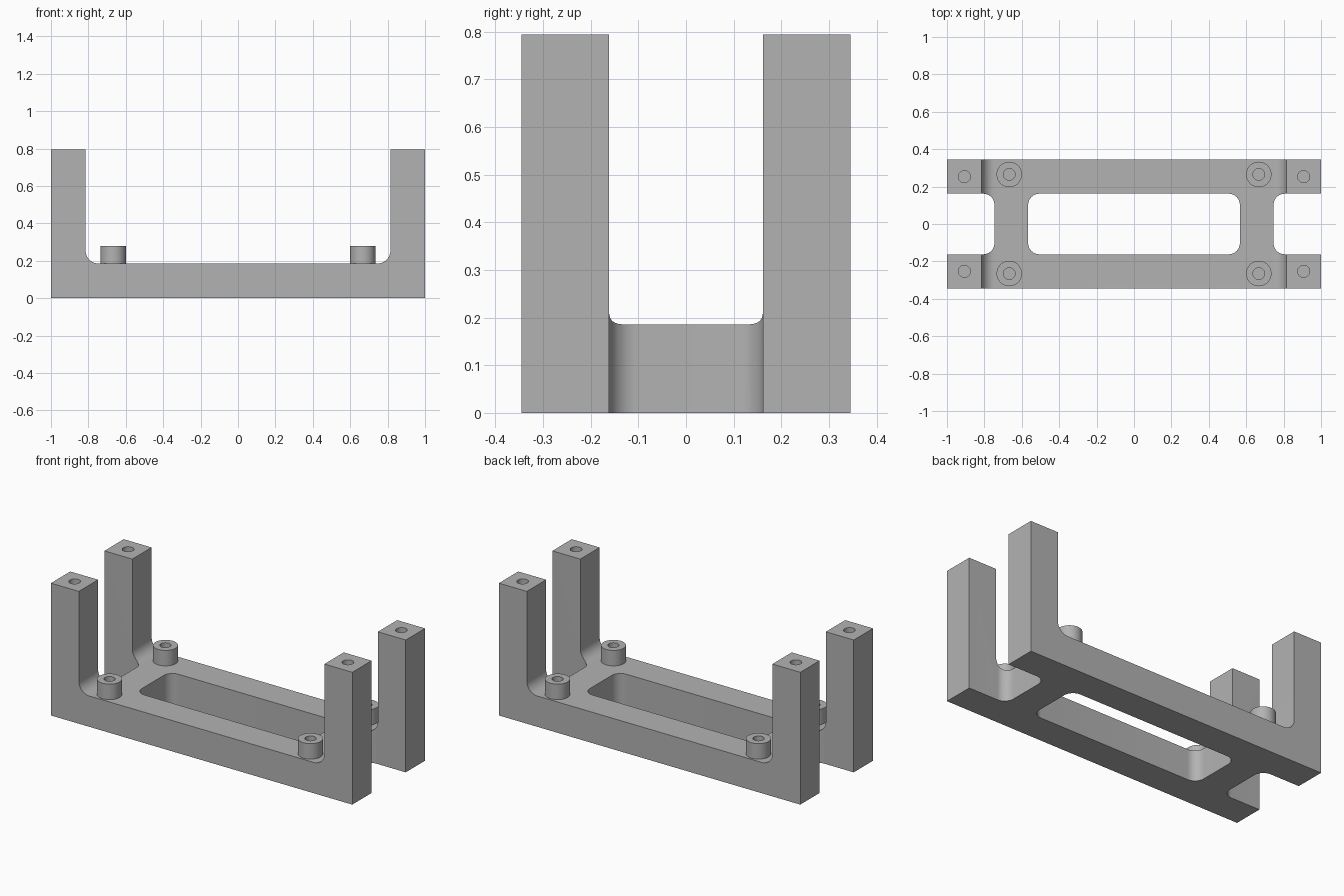
import bpy, bmesh
from math import sin, cos, pi
from mathutils import Vector

if "Cube" in bpy.data.objects:
    bpy.data.objects.remove(bpy.data.objects["Cube"], do_unlink=True)

grey = bpy.data.materials.new("plain grey")
grey.use_nodes = True
colour = (0.45, 0.45, 0.45, 1)
grey.diffuse_color = colour
grey.node_tree.nodes["Principled BSDF"].inputs["Base Color"].default_value = colour

LENGTH, DEPTH, HEIGHT = 1.0, 0.345, 0.794   # half length, half depth, full height
FLOOR, WALL, FILLET = 0.185, 0.815, 0.07    # base top, inner post face, inner radius
GAP, CORNER = 0.162, 0.06                   # half width and corner radius of openings


def arc(cx, cy, r, start, end, steps=12):
    return [(cx + r * cos(start + (end - start) * i / steps),
             cy + r * sin(start + (end - start) * i / steps)) for i in range(steps + 1)]


def prism(name, points, direction):
    """Extrude a closed 3D outline along a direction."""
    bm = bmesh.new()
    face = bm.faces.new([bm.verts.new(p) for p in points])
    ext = bmesh.ops.extrude_face_region(bm, geom=[face])
    verts = [v for v in ext["geom"] if isinstance(v, bmesh.types.BMVert)]
    bmesh.ops.translate(bm, verts=verts, vec=Vector(direction))
    bmesh.ops.recalc_face_normals(bm, faces=bm.faces)
    mesh = bpy.data.meshes.new(name)
    bm.to_mesh(mesh)
    bm.free()
    mesh.materials.append(grey)
    obj = bpy.data.objects.new(name, mesh)
    bpy.context.collection.objects.link(obj)
    return obj


def rounded_slot(name, x0, x1):
    """Vertical cutter with rounded corners, centred on y = 0."""
    a, b, c, r = x0 + CORNER, x1 - CORNER, GAP - CORNER, CORNER
    outline = (arc(b, c, r, 0, pi / 2) + arc(a, c, r, pi / 2, pi)
               + arc(a, -c, r, pi, 1.5 * pi) + arc(b, -c, r, 1.5 * pi, 2 * pi))
    return prism(name, [(x, y, -0.2) for x, y in outline], (0, 0, 1.4))


def peg(name, x, y, r, z0, z1):
    circle = arc(x, y, r, 0, 2 * pi, 40)[:-1]
    return prism(name, [(px, py, z0) for px, py in circle], (0, 0, z1 - z0))


def combine(target, tool, operation):
    mod = target.modifiers.new(operation.title(), "BOOLEAN")
    mod.object, mod.operation, mod.solver = tool, operation, "EXACT"
    bpy.context.view_layer.objects.active = target
    bpy.ops.object.modifier_apply(modifier=mod.name)
    bpy.data.objects.remove(tool, do_unlink=True)


# U-shaped side profile with filleted inner corners
right = arc(WALL - FILLET, FLOOR + FILLET, FILLET, -pi / 2, 0)
left = [(-x, z) for x, z in reversed(right)]
profile = ([(-LENGTH, 0), (LENGTH, 0), (LENGTH, HEIGHT), (WALL, HEIGHT)]
           + right[::-1] + left[::-1] + [(-WALL, HEIGHT), (-LENGTH, HEIGHT)])
bracket = prism("bracket", [(x, -DEPTH, z) for x, z in profile], (0, 2 * DEPTH, 0))

# Central window and open notches that split the end walls into posts
combine(bracket, rounded_slot("window_cutter", -0.566, 0.566), "DIFFERENCE")
combine(bracket, rounded_slot("left_notch_cutter", 0.746, 1.4), "DIFFERENCE")
combine(bracket, rounded_slot("right_notch_cutter", -1.4, -0.746), "DIFFERENCE")

# Bosses on the base, then screw holes in bosses and post tops
for sx in (-1, 1):
    for sy in (-1, 1):
        bx, by = 0.667 * sx, 0.265 * sy
        combine(bracket, peg("boss", bx, by, 0.068, 0.12, 0.278), "UNION")
        combine(bracket, peg("boss_hole", bx, by, 0.031, 0.1, 0.4), "DIFFERENCE")
        combine(bracket, peg("post_hole", 0.907 * sx, 0.253 * sy, 0.032, 0.55, 0.9),
                "DIFFERENCE")

# Smooth the curved walls while keeping hard edges
bpy.ops.object.select_all(action="DESELECT")
bracket.select_set(True)
bpy.context.view_layer.objects.active = bracket
bpy.ops.object.shade_smooth_by_angle(angle=pi / 6)
